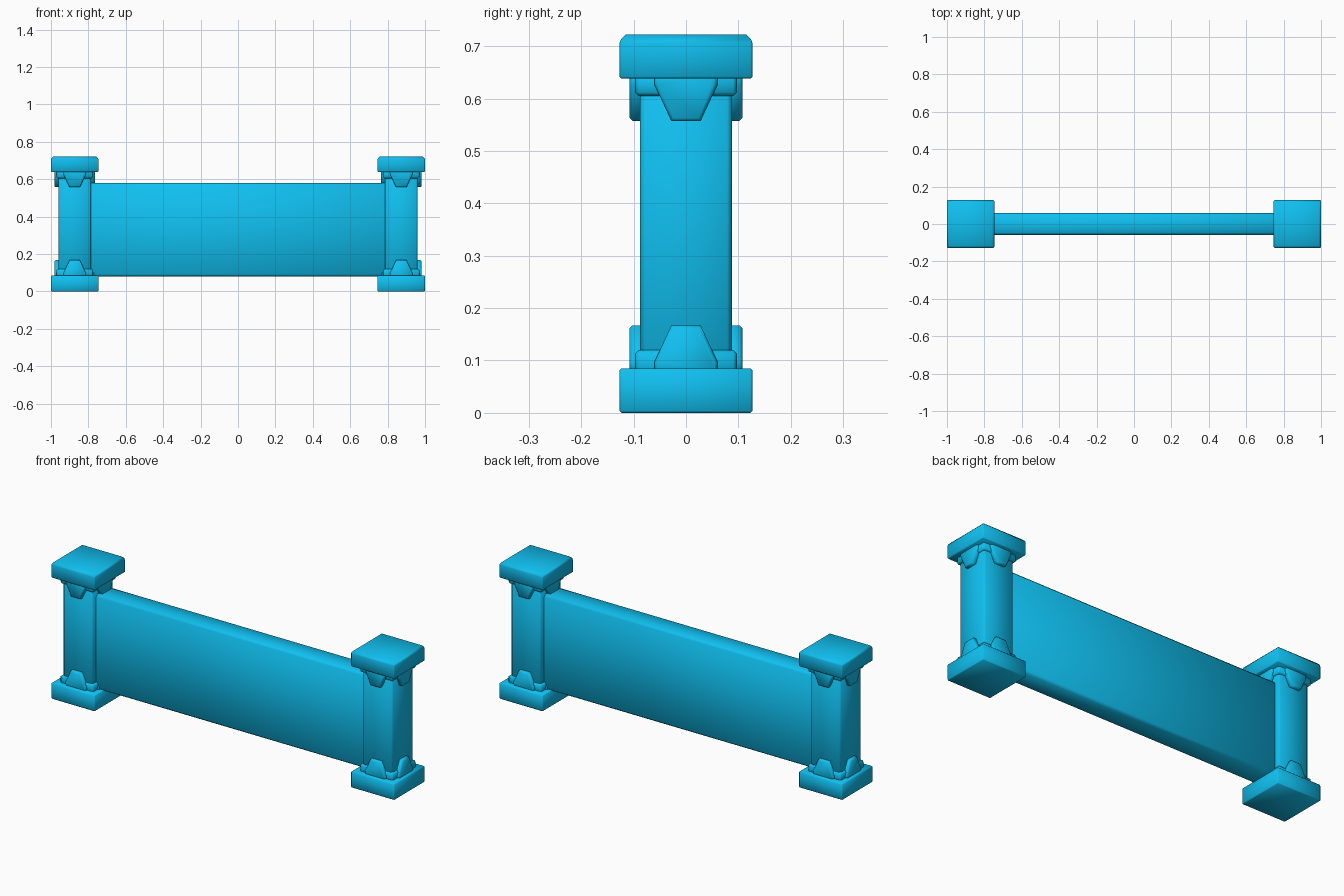
import bpy, bmesh
from math import pi
from mathutils import Matrix

if "Cube" in bpy.data.objects:
    bpy.data.objects.remove(bpy.data.objects["Cube"])

PX = 0.873  # post centre distance from the middle

blue = bpy.data.materials.new("bright_blue")
blue.diffuse_color = (0.005, 0.53, 0.88, 1)
blue.use_nodes = True
blue.node_tree.nodes["Principled BSDF"].inputs["Base Color"].default_value = blue.diffuse_color


def finish(name, bm):
    bmesh.ops.recalc_face_normals(bm, faces=bm.faces)
    for f in bm.faces:
        f.smooth = True
    me = bpy.data.meshes.new(name)
    bm.to_mesh(me)
    bm.free()
    me.materials.append(blue)
    ob = bpy.data.objects.new(name, me)
    bpy.context.collection.objects.link(ob)
    return ob


def bevel(bm, edges, width):
    bmesh.ops.bevel(bm, geom=list(edges), offset=width, offset_type='OFFSET',
                    segments=1, profile=0.5, affect='EDGES')


def block(name, x, hx, hy, z0, z1, width, top_width=None):
    bm = bmesh.new()
    bmesh.ops.create_cube(bm, size=1, matrix=Matrix.Translation((x, 0, (z0 + z1) / 2))
                          @ Matrix.Diagonal((2 * hx, 2 * hy, z1 - z0, 1)))
    if top_width:
        bevel(bm, [e for e in bm.edges if all(v.co.z > z1 - 1e-4 for v in e.verts)], top_width)
        bevel(bm, [e for e in bm.edges if all(v.co.z < z1 - top_width / 2 for v in e.verts)], width)
    else:
        bevel(bm, bm.edges, width)
    return finish(name, bm)


def brackets(name, x, z, up):
    """Four tapered tabs, one on each side of a post."""
    bm = bmesh.new()
    profile = [(-0.06, -0.01), (0.06, -0.01), (0.06, 0.013), (0.028, 0.082),
               (-0.028, 0.082), (-0.06, 0.013)]
    for k in range(4):
        tab = bmesh.new()
        face = tab.faces.new([tab.verts.new((u, -0.07, up * w)) for u, w in profile])
        ext = bmesh.ops.extrude_face_region(tab, geom=[face])
        for v in ext["geom"]:
            if isinstance(v, bmesh.types.BMVert):
                v.co.y = -0.108
        bmesh.ops.recalc_face_normals(tab, faces=tab.faces)
        bevel(tab, [e for e in tab.edges if all(v.co.y < -0.1 for v in e.verts)], 0.006)
        tab.transform(Matrix.Translation((x, 0, z)) @ Matrix.Rotation(k * pi / 2, 4, 'Z'))
        me = bpy.data.meshes.new("tab_temp")
        tab.to_mesh(me)
        tab.free()
        bm.from_mesh(me)
        bpy.data.meshes.remove(me)
    return finish(name, bm)


# Wall panel between the posts
block("wall_panel", 0, 0.80, 0.058, 0.08, 0.58, 0.012)

# Two matching end posts
for side, x in (("left", -PX), ("right", PX)):
    block(side + "_post", x, 0.0875, 0.0875, 0.06, 0.66, 0.009)
    block(side + "_base", x, 0.127, 0.127, 0.0, 0.085, 0.004)
    block(side + "_cap", x, 0.127, 0.127, 0.638, 0.722, 0.004, 0.012)
    block(side + "_lower_collar", x, 0.097, 0.097, 0.07, 0.12, 0.007)
    block(side + "_upper_collar", x, 0.097, 0.097, 0.605, 0.65, 0.007)
    brackets(side + "_lower_brackets", x, 0.085, 1)
    brackets(side + "_upper_brackets", x, 0.639, -1)
